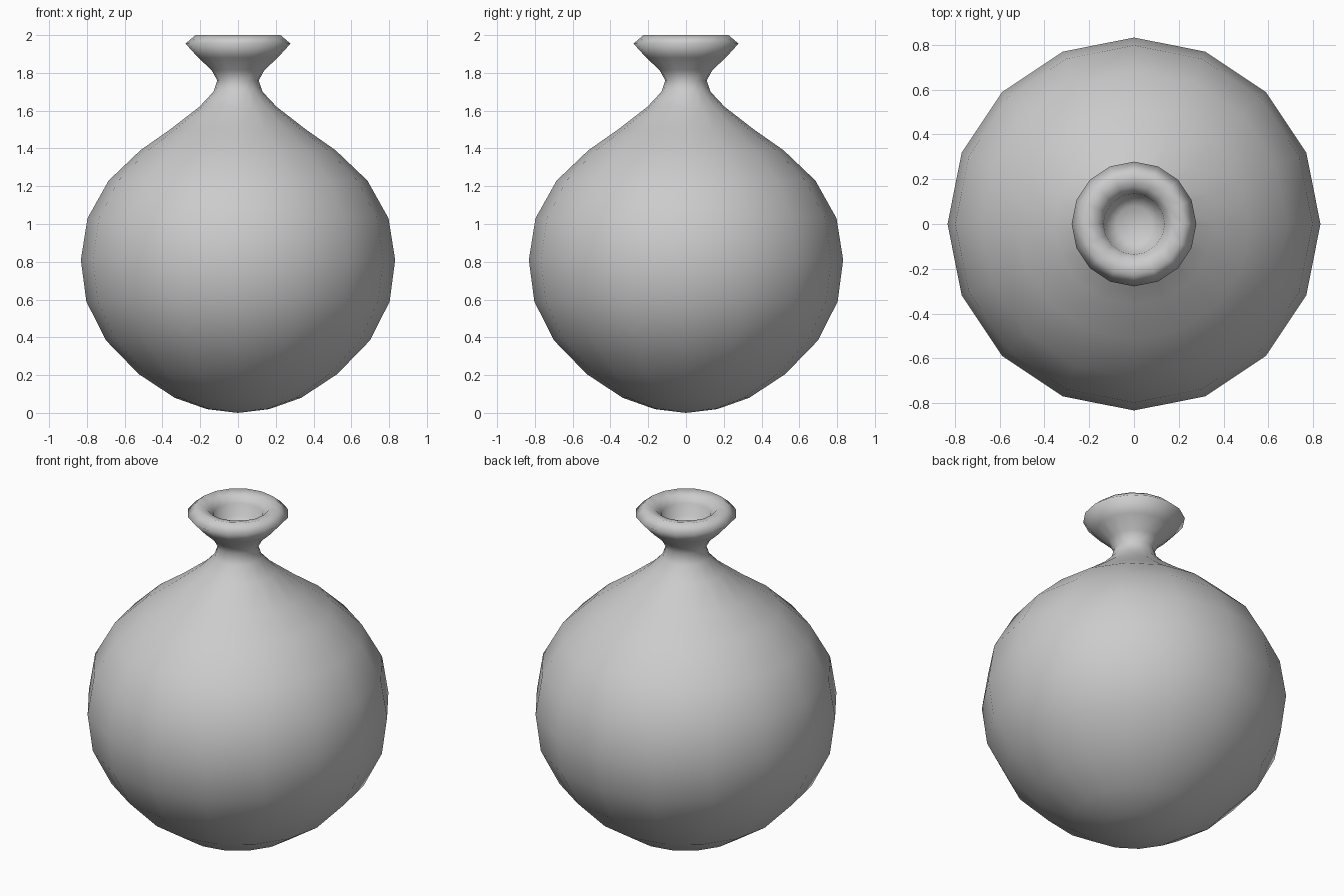
import bpy, bmesh, math

if "Cube" in bpy.data.objects:
    bpy.data.objects.remove(bpy.data.objects["Cube"])

SIDES = 16


def lathe(name, profile):
    """Revolve (radius, height) points around z; both ends lie on the axis."""
    bm = bmesh.new()
    rings = []
    for r, z in profile:
        if r == 0:
            rings.append([bm.verts.new((0, 0, z))] * SIDES)
        else:
            angles = [2 * math.pi * i / SIDES for i in range(SIDES)]
            rings.append([bm.verts.new((r * math.cos(a), r * math.sin(a), z)) for a in angles])
    for low, high in zip(rings, rings[1:]):
        for i in range(SIDES):
            j = (i + 1) % SIDES
            corners = [low[i], low[j], high[j], high[i]]
            bm.faces.new(list(dict.fromkeys(corners)))
    bmesh.ops.recalc_face_normals(bm, faces=bm.faces)
    for f in bm.faces:
        f.smooth = True
    mesh = bpy.data.meshes.new(name)
    bm.to_mesh(mesh)
    bm.free()
    obj = bpy.data.objects.new(name, mesh)
    bpy.context.collection.objects.link(obj)
    return obj


# Round belly from the base up to the shoulder
belly = [(0, 0), (0.165, 0.02), (0.335, 0.08), (0.525, 0.205), (0.70, 0.385),
         (0.803, 0.59), (0.832, 0.81), (0.797, 1.03), (0.685, 1.23), (0.517, 1.39)]
# Pinched neck
neck = [(0.36, 1.50), (0.205, 1.62), (0.13, 1.70), (0.11, 1.76), (0.14, 1.815)]
# Flared lip with a shallow mouth
lip = [(0.21, 1.88), (0.278, 1.955), (0.225, 2.0), (0.17, 1.988), (0.137, 1.95),
       (0.126, 1.88), (0.08, 1.85), (0, 1.84)]

lathe("round_bottle", belly + neck + lip)
